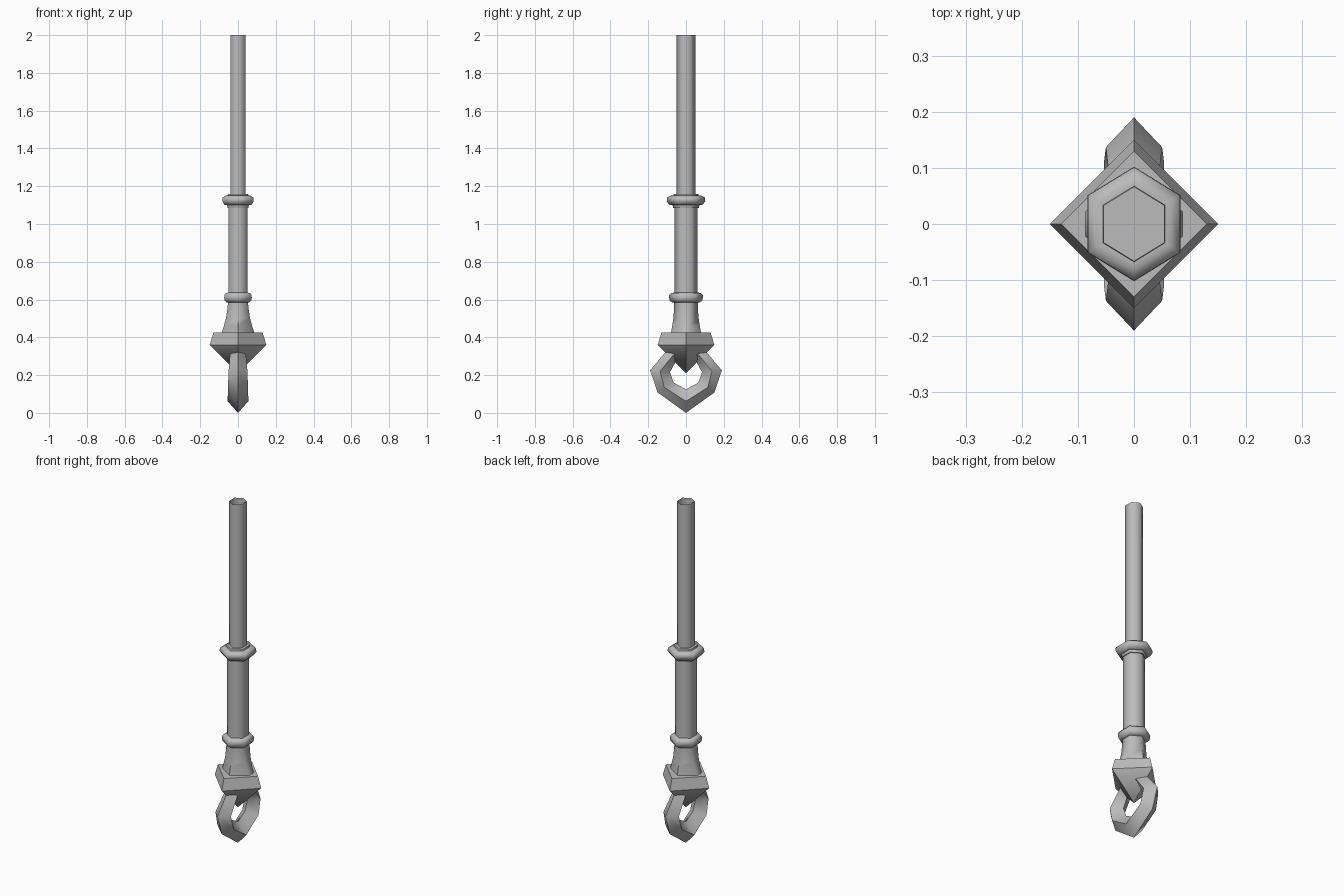
import bpy
import bmesh
import math

if "Cube" in bpy.data.objects:
    bpy.data.objects.remove(bpy.data.objects["Cube"], do_unlink=True)

steel = bpy.data.materials.new("grey steel")
steel.use_nodes = True
GREY = (0.5, 0.5, 0.5, 1)
steel.diffuse_color = GREY
steel.node_tree.nodes["Principled BSDF"].inputs["Base Color"].default_value = GREY


def hexagon(half_x, corner_y, tip_y):
    """Hexagon outline with its points towards the front and back."""
    return [(half_x, -corner_y), (half_x, corner_y), (0, tip_y),
            (-half_x, corner_y), (-half_x, -corner_y), (0, -tip_y)]


def hex_section(z, half_x):
    tip = half_x * 1.23
    return [(x, y, z) for x, y in hexagon(half_x, tip / 2, tip)]


def diamond(z, r):
    return [(r, 0, z), (0, r, z), (-r, 0, z), (0, -r, z)]


def loft(name, sections, bottom=True, top=True, loop=False):
    """Skin a row of matching outlines into one object."""
    bm = bmesh.new()
    rings = [[bm.verts.new(p) for p in s] for s in sections]
    pairs = list(zip(rings, rings[1:]))
    if loop:
        pairs.append((rings[-1], rings[0]))
    for a, b in pairs:
        for i in range(len(a)):
            j = (i + 1) % len(a)
            bm.faces.new((a[i], a[j], b[j], b[i]))
    if not loop:
        if bottom:
            bm.faces.new(rings[0][::-1])
        if top:
            bm.faces.new(rings[-1])
    bmesh.ops.remove_doubles(bm, verts=bm.verts, dist=0.0001)
    bmesh.ops.recalc_face_normals(bm, faces=bm.faces)
    mesh = bpy.data.meshes.new(name)
    bm.to_mesh(mesh)
    bm.free()
    mesh.materials.append(steel)
    obj = bpy.data.objects.new(name, mesh)
    bpy.context.collection.objects.link(obj)
    bpy.ops.object.select_all(action="DESELECT")
    obj.select_set(True)
    bpy.context.view_layer.objects.active = obj
    bpy.ops.object.shade_smooth_by_angle(angle=math.radians(64))
    return obj


def turned(name, profile, **caps):
    return loft(name, [hex_section(z, r) for z, r in profile], **caps)


# Hexagonal shaft: open upper tube, thicker grip and two collars
turned("upper_rod", [(1.14, 0.04), (2, 0.04)], bottom=False, top=False)
turned("grip", [(0.6, 0.05), (1.12, 0.05)])
turned("upper_collar", [(1.085, 0.055), (1.1, 0.058), (1.1, 0.07), (1.12, 0.083),
                        (1.14, 0.082), (1.15, 0.065), (1.15, 0.055), (1.16, 0.054)])
turned("lower_collar", [(0.585, 0.06), (0.595, 0.07), (0.61, 0.073),
                        (0.625, 0.072), (0.635, 0.064), (0.637, 0.05)])

# Flared neck blending from the hexagon to a chamfered diamond
flare = [(0.42, 0.088, 0.022, 0.08), (0.46, 0.075, 0.024, 0.073),
         (0.5, 0.064, 0.027, 0.067), (0.55, 0.056, 0.03, 0.063),
         (0.6, 0.052, 0.031, 0.062)]
loft("flared_neck", [[(x, y, z) for x, y in hexagon(a, c, t)] for z, a, c, t in flare])

# Diamond block ending in a downward point
loft("diamond_block", [diamond(0.36, 0.15), diamond(0.425, 0.13)])
loft("lower_point", [diamond(0.21, 0.001), diamond(0.36, 0.15)])

# Seven-sided hanging ring: outer ridge, side edges and inner ridge per corner
corners = [((0.15, 0.108), (0.115, 0.135), (0.065, 0.16), 0.053),
           ((0.19, 0.225), (0.137, 0.22), (0.085, 0.215), 0.05),
           ((0.085, 0.35), (0.065, 0.31), (0.05, 0.28), 0.042)]


def ring_section(corner, side=1):
    outer, middle, inner, w = corner
    return [(0, side * outer[0], outer[1]), (w, side * middle[0], middle[1]),
            (0, side * inner[0], inner[1]), (-w, side * middle[0], middle[1])]


bottom_corner = ((0, 0), (0, 0.062), (0, 0.125), 0.055)
loft("hanging_ring", [ring_section(bottom_corner)]
     + [ring_section(c) for c in corners]
     + [ring_section(c, -1) for c in reversed(corners)], loop=True)
